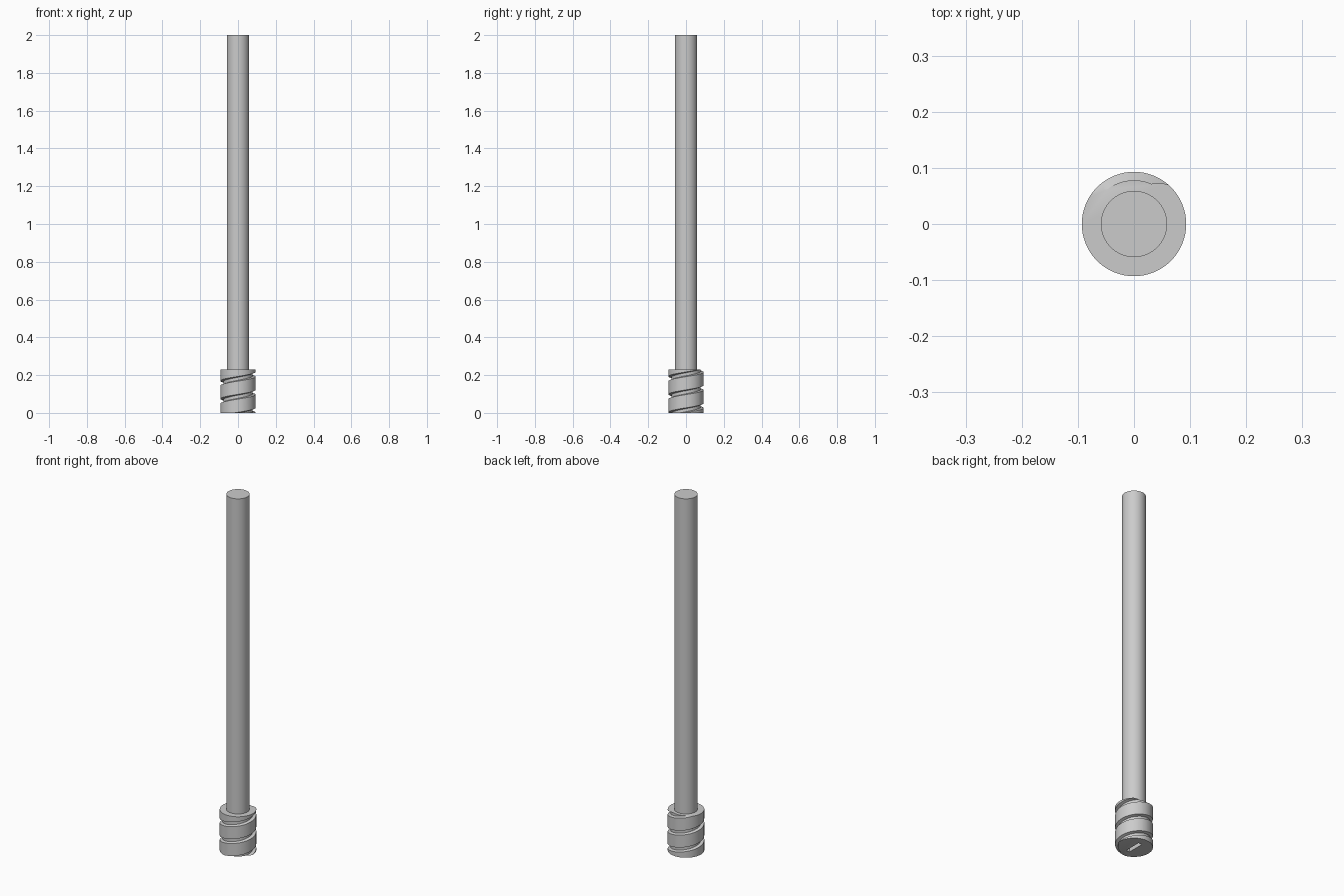
import bpy
import bmesh
from math import cos, sin, radians

ROD_R, HEAD_R, HEAD_H, TOP = 0.059, 0.093, 0.23, 2.0
PITCH, GROOVE_R = 0.095, 0.078

cube = bpy.data.objects.get("Cube")
if cube:
    bpy.data.objects.remove(cube, do_unlink=True)

steel = bpy.data.materials.new("grey steel")
steel.use_nodes = True
GREY = (0.6, 0.6, 0.6, 1)
steel.diffuse_color = GREY
steel.node_tree.nodes["Principled BSDF"].inputs["Base Color"].default_value = GREY


def cylinder(name, radius, z0, z1, sides=96):
    bpy.ops.mesh.primitive_cylinder_add(
        vertices=sides, radius=radius, depth=z1 - z0, location=(0, 0, (z0 + z1) / 2))
    obj = bpy.context.object
    obj.name = name
    obj.data.materials.append(steel)
    return obj


def cut(target, cutter):
    cutter.hide_render = True
    mod = target.modifiers.new("cut", "BOOLEAN")
    mod.operation, mod.solver, mod.object = "DIFFERENCE", "EXACT", cutter
    bpy.ops.object.select_all(action="DESELECT")
    bpy.context.view_layer.objects.active = target
    target.select_set(True)
    bpy.ops.object.modifier_apply(modifier=mod.name)
    bpy.data.objects.remove(cutter, do_unlink=True)


def helix_cutter(name, profile, start, end, step, z_at_zero):
    """Sweep a closed (radius, height) profile along a right-handed helix."""
    bm = bmesh.new()
    rings = []
    for deg in range(start, end + 1, step):
        a, rise = radians(deg), z_at_zero + PITCH * deg / 360
        rings.append([bm.verts.new((r * cos(a), r * sin(a), z + rise)) for r, z in profile])
    n = len(profile)
    for lower, upper in zip(rings, rings[1:]):
        for i in range(n):
            j = (i + 1) % n
            bm.faces.new((lower[i], lower[j], upper[j], upper[i]))
    bm.faces.new(rings[0])
    bm.faces.new(rings[-1])
    bmesh.ops.recalc_face_normals(bm, faces=bm.faces)
    mesh = bpy.data.meshes.new(name)
    bm.to_mesh(mesh)
    bm.free()
    mesh.materials.append(steel)
    obj = bpy.data.objects.new(name, mesh)
    bpy.context.collection.objects.link(obj)
    return obj


# Plain rod
rod = cylinder("rod", ROD_R, HEAD_H - 0.02, TOP)

# Head with a spiral groove that runs out at both ends
head = cylinder("grooved_head", HEAD_R, 0, HEAD_H)
groove = [(GROOVE_R, -0.008), (0.108, -0.017), (0.108, 0.017), (GROOVE_R, 0.008)]
cut(head, helix_cutter("groove_cutter", groove, -998, 282, 5, HEAD_H - PITCH * 97 / 360))

# Driver slot in the bottom face
bpy.ops.mesh.primitive_cube_add(size=1)
slot = bpy.context.object
slot.name = "slot_cutter"
slot.scale = (0.022, 0.096, 0.06)
slot.data.materials.append(steel)
cut(head, slot)

# Smooth sides, crisp edges
for part in (rod, head):
    bpy.ops.object.select_all(action="DESELECT")
    bpy.context.view_layer.objects.active = part
    part.select_set(True)
    bpy.ops.object.shade_smooth_by_angle(angle=radians(30))
